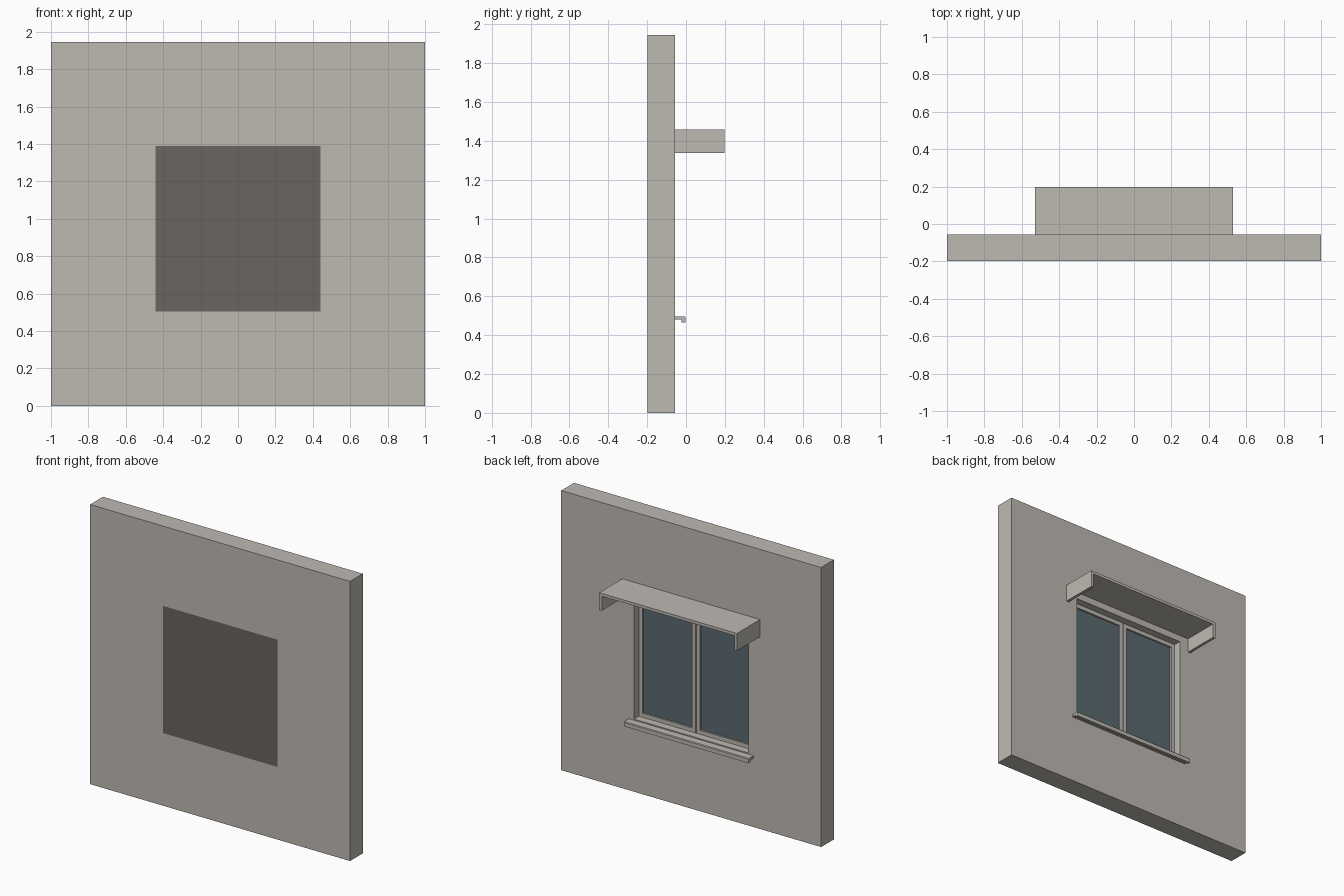
import bpy
import bmesh

cube = bpy.data.objects.get("Cube")
if cube:
    bpy.data.objects.remove(cube, do_unlink=True)


def material(name, rgb):
    m = bpy.data.materials.new(name)
    m.use_nodes = True
    m.diffuse_color = (*rgb, 1)
    m.node_tree.nodes["Principled BSDF"].inputs["Base Color"].default_value = (*rgb, 1)
    return m


GREY = material("warm grey plaster", (0.515, 0.49, 0.45))
DARK = material("dark taupe", (0.144, 0.13, 0.112))
GLASS = material("blue grey glass", (0.103, 0.142, 0.167))


def finish(name, bm, mat):
    bmesh.ops.recalc_face_normals(bm, faces=bm.faces)
    mesh = bpy.data.meshes.new(name)
    bm.to_mesh(mesh)
    bm.free()
    mesh.materials.append(mat)
    obj = bpy.data.objects.new(name, mesh)
    bpy.context.collection.objects.link(obj)
    return obj


def extrude_x(name, profile, x0, x1, mat):
    """Extrude a (y, z) profile along x."""
    bm = bmesh.new()
    face = bm.faces.new([bm.verts.new((x0, y, z)) for y, z in profile])
    ext = bmesh.ops.extrude_face_region(bm, geom=[face])["geom"]
    verts = [v for v in ext if isinstance(v, bmesh.types.BMVert)]
    bmesh.ops.translate(bm, verts=verts, vec=(x1 - x0, 0, 0))
    return finish(name, bm, mat)


def box(name, x, y, z, mat):
    profile = [(y[0], z[0]), (y[1], z[0]), (y[1], z[1]), (y[0], z[1])]
    return extrude_x(name, profile, x[0], x[1], mat)


def ring(name, outer, inner, y0, y1, mat):
    """Rectangular frame; outer and inner are (x0, x1, z0, z1)."""
    bm = bmesh.new()

    def loop(r, y):
        x0, x1, z0, z1 = r
        return [bm.verts.new((x, y, z)) for x, z in ((x0, z0), (x1, z0), (x1, z1), (x0, z1))]

    loops = [loop(outer, y0), loop(outer, y1), loop(inner, y1), loop(inner, y0)]
    for a, b in zip(loops, loops[1:] + loops[:1]):
        for i in range(4):
            j = (i + 1) % 4
            bm.faces.new((a[i], a[j], b[j], b[i]))
    return finish(name, bm, mat)


FRONT, BACK = -0.197, -0.057
W, Z0, Z1 = 0.44, 0.505, 1.39          # window opening

# Wall with its opening, and the panel closing the front
ring("wall", (-1, 1, 0, 1.945), (-W, W, Z0, Z1), FRONT, BACK, GREY)
box("front_panel", (-W, W), (FRONT, -0.18), (Z0, Z1), DARK)

# Two window sashes with panes, meeting at a narrow central gap
B, GAP = 0.028, 0.002
for side, x0, x1 in (("right", -W, -GAP), ("left", GAP, W)):
    inner = (x0 + B, x1 - B, Z0 + B, Z1 - B)
    ring(side + "_sash", (x0, x1, Z0, Z1), inner, -0.16, -0.11, GREY)
    box(side + "_pane", inner[:2], (-0.135, -0.122), inner[2:], GLASS)

# Sill with a drip nose
extrude_x("sill", [(BACK, 0.48), (-0.022, 0.48), (-0.022, 0.465), (-0.002, 0.465),
                   (-0.002, 0.492), (-0.006, 0.497), (BACK, 0.497)], -0.48, 0.48, GREY)

# Canopy: top slab and two cheek plates as one folded section
bm = bmesh.new()
section = [(-0.53, 1.337), (-0.51, 1.337), (-0.51, 1.437), (0.51, 1.437),
           (0.51, 1.337), (0.53, 1.337), (0.53, 1.457), (-0.53, 1.457)]
face = bm.faces.new([bm.verts.new((x, BACK, z)) for x, z in section])
ext = bmesh.ops.extrude_face_region(bm, geom=[face])["geom"]
bmesh.ops.translate(bm, verts=[v for v in ext if isinstance(v, bmesh.types.BMVert)],
                    vec=(0, 0.197 - BACK, 0))
finish("canopy", bm, GREY)
